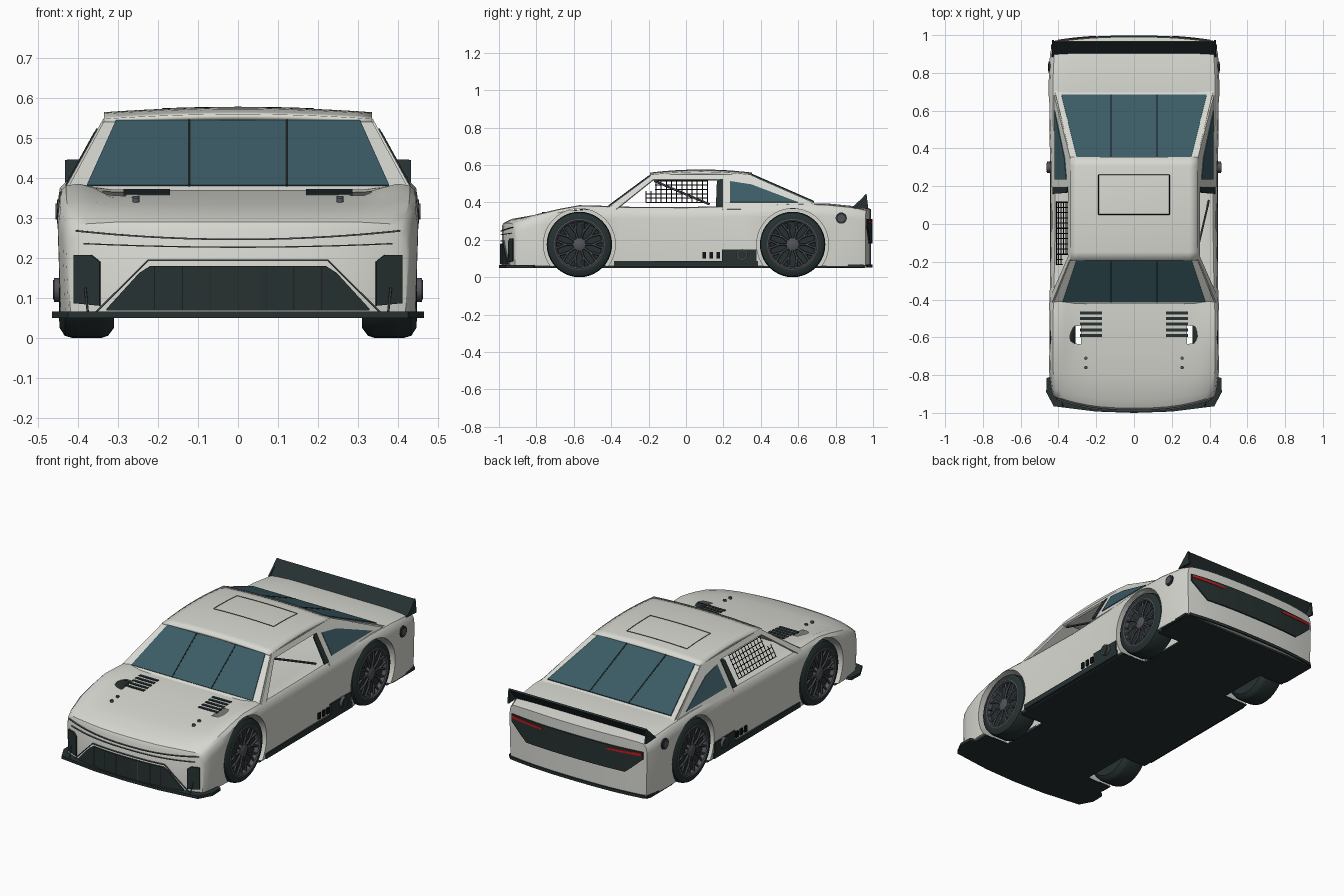
import bpy, bmesh, math
from mathutils import Vector, Matrix

if "Cube" in bpy.data.objects:
    bpy.data.objects.remove(bpy.data.objects["Cube"])


def material(name, rgb):
    m = bpy.data.materials.new(name)
    m.diffuse_color = (*rgb, 1)
    m.use_nodes = True
    m.node_tree.nodes["Principled BSDF"].inputs["Base Color"].default_value = m.diffuse_color
    return m


WHITE = material("body_white", (0.69, 0.69, 0.645))
DARK = material("carbon_dark", (0.02, 0.031, 0.031))
GLASS = material("tinted_glass", (0.044, 0.105, 0.13))
GREY = material("metal_grey", (0.085, 0.09, 0.105))
RED = material("light_red", (0.5, 0.012, 0.015))
BLACK = material("net_black", (0.006, 0.007, 0.008))


def finish(name, bm, mat, thick=0, smooth=0):
    bmesh.ops.recalc_face_normals(bm, faces=bm.faces)
    me = bpy.data.meshes.new(name)
    bm.to_mesh(me)
    bm.free()
    me.materials.append(mat)
    ob = bpy.data.objects.new(name, me)
    bpy.context.collection.objects.link(ob)
    if thick:
        s = ob.modifiers.new("thickness", 'SOLIDIFY')
        s.thickness, s.offset = thick, 0
    if smooth:
        shade(ob, smooth)
    return ob


def shade(ob, angle):
    bpy.ops.object.select_all(action='DESELECT')
    bpy.context.view_layer.objects.active = ob
    ob.select_set(True)
    bpy.ops.object.shade_smooth_by_angle(angle=math.radians(angle))


def grid(name, rows, mat, thick=0, smooth=0):
    bm = bmesh.new()
    vs = [[bm.verts.new(p) for p in r] for r in rows]
    for a, b in zip(vs, vs[1:]):
        for i in range(len(a) - 1):
            bm.faces.new((a[i], a[i + 1], b[i + 1], b[i]))
    return finish(name, bm, mat, thick, smooth)


def panels(name, polys, mat, thick):
    bm = bmesh.new()
    for p in polys:
        bm.faces.new([bm.verts.new(v) for v in p])
    return finish(name, bm, mat, thick)


def boxes(name, items, mat):
    bm = bmesh.new()
    for c, s in items:
        bmesh.ops.create_cube(bm, size=1, matrix=Matrix.Translation(c) @ Matrix.Diagonal((*s, 1)))
    return finish(name, bm, mat)


def rods(name, items, r, mat, sides=6):
    bm = bmesh.new()
    for a, b in items:
        a, b = Vector(a), Vector(b)
        d = b - a
        bmesh.ops.create_cone(bm, cap_ends=True, segments=sides, radius1=r, radius2=r, depth=d.length,
                              matrix=Matrix.Translation((a + b) / 2) @ d.to_track_quat('Z', 'Y').to_matrix().to_4x4())
    return finish(name, bm, mat, 0, 40)


def prism(name, pts, z0, z1, mat):
    bm = bmesh.new()
    f = bm.faces.new([bm.verts.new((x, y, z0)) for x, y in pts])
    g = bmesh.ops.extrude_face_region(bm, geom=[f])
    bmesh.ops.translate(bm, verts=[v for v in g['geom'] if isinstance(v, bmesh.types.BMVert)], vec=(0, 0, z1 - z0))
    return finish(name, bm, mat)


# Lower body: lofted columns; station = y, half width, centre height, shoulder height, end bow
stations = [(-.985, .425, .27, .265, .07), (-.975, .43, .29, .285, .068), (-.93, .438, .312, .308, .06),
            (-.8, .45, .335, .34, .02), (-.68, .452, .35, .365, 0), (-.57, .452, .36, .385, 0),
            (-.45, .45, .37, .382, 0), (-.35, .446, .37, .377, 0), (0, .44, .365, .375, 0),
            (.3, .442, .37, .383, 0), (.57, .452, .39, .395, 0), (.75, .452, .395, .39, 0),
            (.9, .445, .38, .375, 0), (.99, .43, .365, .36, -.03)]
half = [(.2, 0, 0), (.4, 0, 0), (.55, 0, 0), (.7, .1, 0), (.8, .6, 0), (.88, 1, 0), (.95, 1, .004), (.985, 1, .02), (1, 1, .06)]
cols = [(-u, k, d) for u, k, d in reversed(half)] + [(0, 0, 0)] + half
bm = bmesh.new()
rings = []
for y, w, zc, zs, bow in stations:
    top = [bm.verts.new((u * w, y + bow * abs(u) ** 2.5, zc + (zs - zc) * k - d)) for u, k, d in cols]
    bot = [bm.verts.new((u * w * .985, y + bow * abs(u) ** 2.5, .06)) for u, k, d in cols]
    rings.append(top + bot[::-1])
n = len(rings[0])
for a, b in zip(rings, rings[1:]):
    for i in range(n):
        bm.faces.new((a[i], a[(i + 1) % n], b[(i + 1) % n], b[i]))
for r in (rings[0], rings[-1]):
    for i in range(n // 2 - 1):
        bm.faces.new((r[i], r[i + 1], r[n - 2 - i], r[n - 1 - i]))
body = finish("lower_body", bm, WHITE)

# Dark flat floor
floor = boxes("floor_pan", [((0, .01, .058), (.86, 1.9, .016))], DARK)

# Wheel arches cut through body and floor
bm = bmesh.new()
for s in (-1, 1):
    for y in (-.57, .57):
        bmesh.ops.create_cone(bm, cap_ends=True, segments=48, radius1=.192, radius2=.192, depth=.4,
                              matrix=Matrix.Translation((s * .48, y, .175)) @ Matrix.Rotation(math.pi / 2, 4, 'Y'))
cutter = finish("arch_cutter", bm, WHITE)
cutter.hide_render = True
for ob in (body, floor):
    m = ob.modifiers.new("arches", 'BOOLEAN')
    m.operation, m.object, m.solver = 'DIFFERENCE', cutter, 'EXACT'
    bpy.context.view_layer.objects.active = ob
    bpy.ops.object.modifier_apply(modifier=m.name)
bpy.data.objects.remove(cutter)
shade(body, 35)


# Greenhouse: side plane, end panels, roof
def side(s, pts, off=0):
    return [(s * (.425 - (z - .375) * .55 + off), y, z) for y, z in pts]


S = (-1, 1)
a_pillar = [(-.425, .36), (-.375, .36), (-.175, .52), (-.18, .545)]
rail = [(-.19, .52), (.21, .52), (.21, .545), (-.19, .545)]
c_pillar = [(.195, .36), (.195, .545), (.345, .545), (.72, .37)]
panels("cabin_sides", [side(s, p) for s in S for p in (a_pillar, rail, c_pillar)], WHITE, .012)
panels("b_pillar", [side(s, [(.16, .38), (.165, .51), (.178, .522), (.197, .522), (.197, .38)], .006) for s in S], DARK, .008)
panels("quarter_glass", [side(s, [(.235, .4), (.235, .513), (.35, .495), (.6, .4)], .008) for s in S], GLASS, .006)


def screen(w0, y0, z0, w1, y1, z1):
    return [(-w0, y0, z0), (w0, y0, z0), (w1, y1, z1), (-w1, y1, z1)]


panels("screen_frames", [screen(.43, -.425, .362, .332, -.18, .543), screen(.425, .725, .375, .332, .34, .543)], WHITE, .01)
panels("windscreen", [screen(.378, -.411, .38, .305, -.192, .542)], GLASS, .006)
panels("rear_window", [screen(.385, .684, .402, .303, .352, .546)], GLASS, .006)
rods("screen_braces", [((x, -.413, .381), (x, -.194, .543)) for x in (-.122, .122)] +
     [((x, .684, .404), (x, .352, .549)) for x in (-.122, .122)], .004, DARK)


def roof_z(x, y):
    return .54 + .017 * (1 - ((y - .08) / .275) ** 2) + .012 * (1 - (x / .335) ** 2)


rx = [-.335 + .67 * i / 16 for i in range(17)]
ry = [-.193 + .546 * i / 12 for i in range(13)]
grid("roof", [[(x, y, roof_z(x, y)) for x in rx] for y in ry], WHITE, .014, 40)

# Roof hatch outline
hatch = []
for i in range(12):
    x0, x1 = -.188 + i * .0313, -.188 + (i + 1) * .0313
    hatch += [((x0, y, roof_z(x0, y) + .007), (x1, y, roof_z(x1, y) + .007)) for y in (.05, .26)]
for i in range(6):
    y0, y1 = .05 + i * .035, .085 + i * .035
    hatch += [((x, y0, roof_z(x, y0) + .007), (x, y1, roof_z(x, y1) + .007)) for x in (-.188, .188)]
rods("hatch_outline", hatch, .0018, BLACK, 4)

# Window net on the left, brace bar on the right
net = []
for i in range(13):
    y = -.215 + i * .0275
    net.append(side(-1, [(y, .4), (y, .46 if y < -.17 else .515)]))
for i in range(6):
    z = .4 + i * .023
    net.append(side(-1, [(-.215 if z < .465 else -.165, z), (.118, z)]))
rods("window_net", net, .0028, BLACK, 4)
rods("window_brace", [side(1, [(-.17, .515), (.125, .39)], -.02)], .006, GREY)


# Nose and tail details follow the bowed ends
def nose(x):
    return -.985 + .07 * (abs(x) / .425) ** 2.5 - .004


def tail(x):
    return .99 - .03 * (abs(x) / .43) ** 2.5 + .004


def strip(name, end, x0, x1, lo, hi, mat, thick=.008):
    xs = [x0 + (x1 - x0) * i / 24 for i in range(25)]
    return grid(name, [[(x, end(x), f(x)) for x in xs] for f in (lo, hi)], mat, thick)


def slope(x):
    return .18 - max(0, abs(x) - .23) * 1.1


strip("grille", nose, -.328, .328, lambda x: .068, slope, DARK)
rods("grille_bars", [((x, nose(x) - .004, .07), (x, nose(x) - .004, .178)) for x in [-.21 + .07 * i for i in range(7)]], .002, GREY)
for s in S:
    strip("side_intake", nose, s * .345, s * .41, lambda x: .08 + (abs(x) - .345) * .1,
          lambda x: min(.207, .19 + (abs(x) - .345) * .8), DARK)
    strip("grille_edge", nose, s * .225, s * .36, lambda x: .192 - (abs(x) - .225) * 1.0, lambda x: .196 - (abs(x) - .225) * 1.0, GREY)
    strip("tail_light", lambda x: tail(x) + .003, s * .2, s * .405, lambda x: .283 + .03 * (abs(x) - .2),
          lambda x: .295 + .05 * (abs(x) - .2), RED)
strip("grille_edge_top", nose, -.225, .225, lambda x: .192, lambda x: .196, GREY)
strip("lamp_line_upper", nose, -.405, .405, lambda x: .244 + .13 * x * x, lambda x: .248 + .13 * x * x, GREY)
strip("lamp_line_lower", nose, -.385, .385, lambda x: .225 + .06 * x * x, lambda x: .228 + .06 * x * x, GREY)
strip("tail_panel", tail, -.41, .41, lambda x: .18 + max(0, abs(x) - .31) * .9, lambda x: .31, DARK)
strip("rear_valance", tail, -.42, .42, lambda x: .052, lambda x: .068, DARK)

# Splitter with swept tips
tip = [(.445, -.81), (.462, -.815), (.465, -.89), (.425, -.965), (.2, -.993)]
prism("splitter", tip + [(0, -1)] + [(-x, y) for x, y in reversed(tip)], .05, .066, DARK)
rods("splitter_stays", [((s * .375, -.965, .06), (s * .382, -.945, .125)) for s in S], .003, GREY)

# Rear spoiler with end plates
panels("spoiler", [[(-.428, .9, .368), (.428, .9, .368), (.428, .965, .442), (-.428, .965, .442)]] +
       [[(s * .428, .885, .37), (s * .428, .965, .445), (s * .428, .975, .365)] for s in S], DARK, .01)


# Hood louvres and pins
def hood_z(y):
    return .37 + (y + .45) * .085


boxes("hood_louvres", [((s * .228, y, hood_z(y)), (.116, .016, .008)) for s in S
                       for y in [-.59 + i * .03 for i in range(5)]], DARK)
rods("hood_pins", [((s * .255, y, .33), (s * .255, y, hood_z(y) + .006)) for s in S for y in (-.71, -.76)], .009, GREY, 12)

# Side skirts, vents, exhaust plates and fuel caps
boxes("side_skirts", [((s * .434, .0, .073), (.022, .77, .03)) for s in S] +
      [((s * .425, .85, .06), (.03, .2, .014)) for s in S], DARK)
boxes("side_vents", [((s * .438, y, .118), (.012, .02, .034)) for s in S for y in (.097, .135, .173)], BLACK)
boxes("exhaust_plates", [((s * .437, .285, .115), (.016, .185, .065)) for s in S], DARK)
rods("exhaust_tips", [((s * .42, .3, .12), (s * .46, .3, .12)) for s in S], .03, GREY, 20)
rods("exhaust_bores", [((s * .42, .3, .12), (s * .462, .3, .12)) for s in S], .024, DARK, 20)
rods("fuel_cap_rings", [((s * .43, .83, .316), (s * .453, .83, .316)) for s in S], .03, DARK, 24)
rods("fuel_caps", [((s * .43, .83, .316), (s * .456, .83, .316)) for s in S], .02, GREY, 24)


# Wheels: turned tyre and rim plus spokes
def turned(name, prof, s, y, mat):
    rows = [[(s * x, y + r * math.cos(a), .175 + r * math.sin(a)) for x, r in prof]
            for a in [2 * math.pi * i / 40 for i in range(41)]]
    ob = grid(name, rows, mat)
    bm = bmesh.new()
    bm.from_mesh(ob.data)
    bmesh.ops.remove_doubles(bm, verts=bm.verts, dist=.0001)
    bmesh.ops.recalc_face_normals(bm, faces=bm.faces)
    bm.to_mesh(ob.data)
    bm.free()
    shade(ob, 35)


tyre = [(.31, 0), (.31, .15), (.325, .17), (.34, .175), (.415, .175), (.433, .17), (.446, .15), (.446, .134), (.42, .126), (.415, 0)]
ring = [(.42, .12), (.443, .123), (.448, .13), (.446, .136), (.425, .136)]
hub = [(.41, .036), (.436, .034), (.442, .022), (.442, 0)]
for s in S:
    for y in (-.57, .57):
        turned("tyre", tyre, s, y, DARK)
        turned("rim_ring", ring, s, y, GREY)
        turned("wheel_hub", hub, s, y, GREY)
        spokes = []
        for i in range(10):
            a = 2 * math.pi * i / 10
            at = lambda r, d, x: (s * x, y + r * math.cos(a + d), .175 + r * math.sin(a + d))
            spokes += [(at(.025, 0, .43), at(.075, 0, .432)), (at(.072, 0, .432), at(.125, .16, .435)),
                       (at(.072, 0, .432), at(.125, -.16, .435))]
        rods("wheel_spokes", spokes, .0065, GREY)
